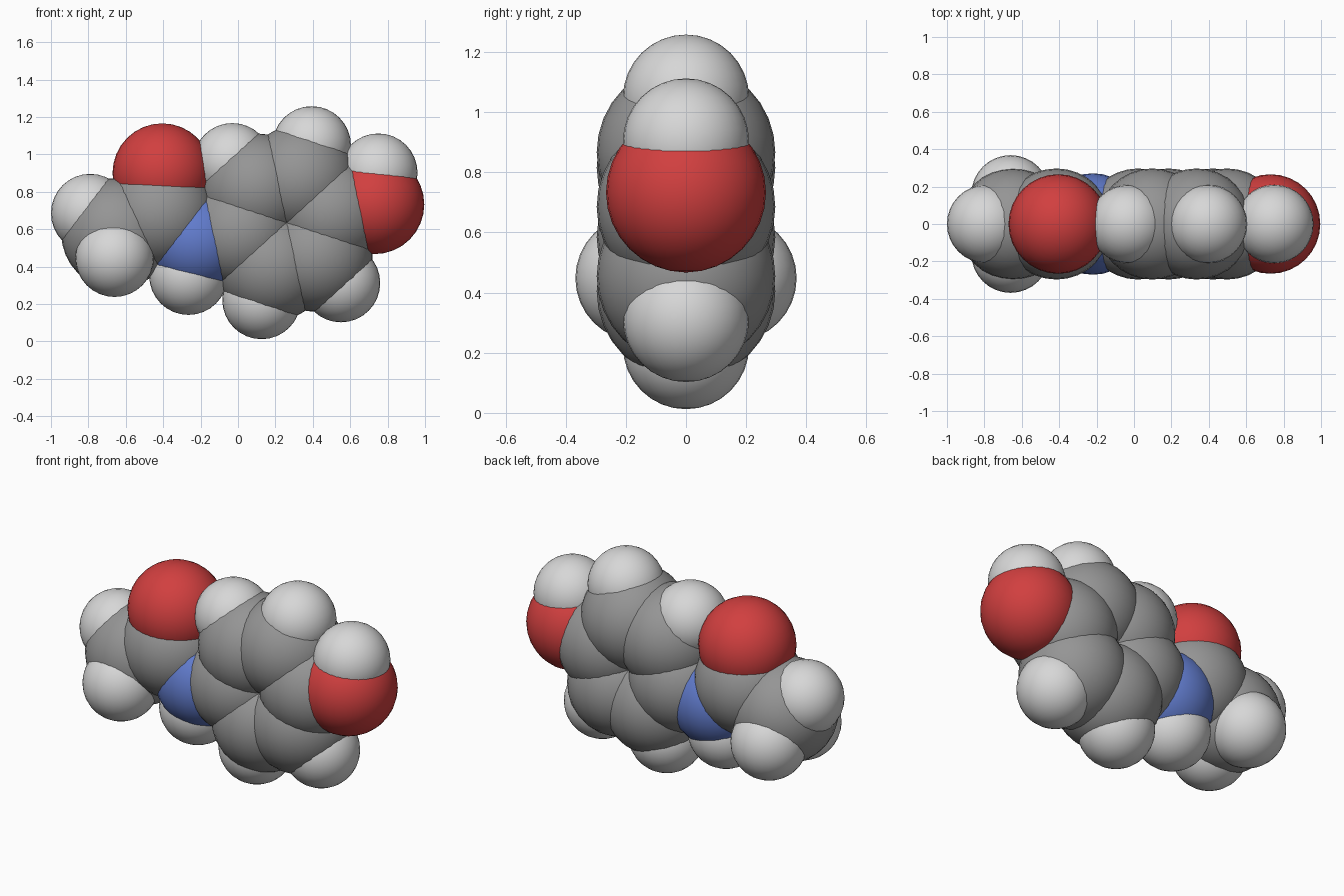
import bpy
import math
from mathutils import Vector

cube = bpy.data.objects.get("Cube")
if cube:
    bpy.data.objects.remove(cube, do_unlink=True)


def make_material(name, rgb):
    mat = bpy.data.materials.new(name)
    mat.use_nodes = True
    mat.diffuse_color = (*rgb, 1)
    mat.node_tree.nodes["Principled BSDF"].inputs["Base Color"].default_value = (*rgb, 1)
    return mat


# Each element has one radius and one colour
ELEMENTS = {
    "carbon": (0.297, make_material("grey", (0.30, 0.30, 0.30))),
    "hydrogen": (0.21, make_material("pale grey", (0.68, 0.68, 0.68))),
    "oxygen": (0.266, make_material("red", (0.64, 0.05, 0.05))),
    "nitrogen": (0.271, make_material("blue", (0.12, 0.20, 0.61))),
}


def atom(name, element, x, z, y=0):
    radius, mat = ELEMENTS[element]
    bpy.ops.mesh.primitive_uv_sphere_add(
        segments=32, ring_count=16, radius=radius, location=(x, y, z))
    ob = bpy.context.object
    ob.name = name
    ob.data.materials.append(mat)
    bpy.ops.object.shade_smooth()


# Six-sided carbon ring, with hydrogens on all but its two end corners
center = Vector((0.26, 0.635))
for i in range(6):
    angle = math.radians(12 + 60 * i)
    out = Vector((math.cos(angle), math.sin(angle)))
    atom(f"ring_carbon_{i + 1}", "carbon", *(center + out * 0.243))
    if i % 3:
        atom(f"ring_hydrogen_{i + 1}", "hydrogen", *(center + out * 0.434))

# Hydroxyl group on the left end
atom("hydroxyl_oxygen", "oxygen", 0.73, 0.733)
atom("hydroxyl_hydrogen", "hydrogen", 0.75, 0.902)

# Linking nitrogen and carbonyl group
atom("link_nitrogen", "nitrogen", -0.22, 0.534)
atom("link_hydrogen", "hydrogen", -0.265, 0.352)
atom("carbonyl_carbon", "carbon", -0.415, 0.685)
atom("carbonyl_oxygen", "oxygen", -0.405, 0.9)

# Methyl group on the right end
atom("methyl_carbon", "carbon", -0.648, 0.577)
atom("methyl_hydrogen_end", "hydrogen", -0.79, 0.686)
for side, y in (("front", -0.158), ("back", 0.158)):
    atom(f"methyl_hydrogen_{side}", "hydrogen", -0.66, 0.448, y)
